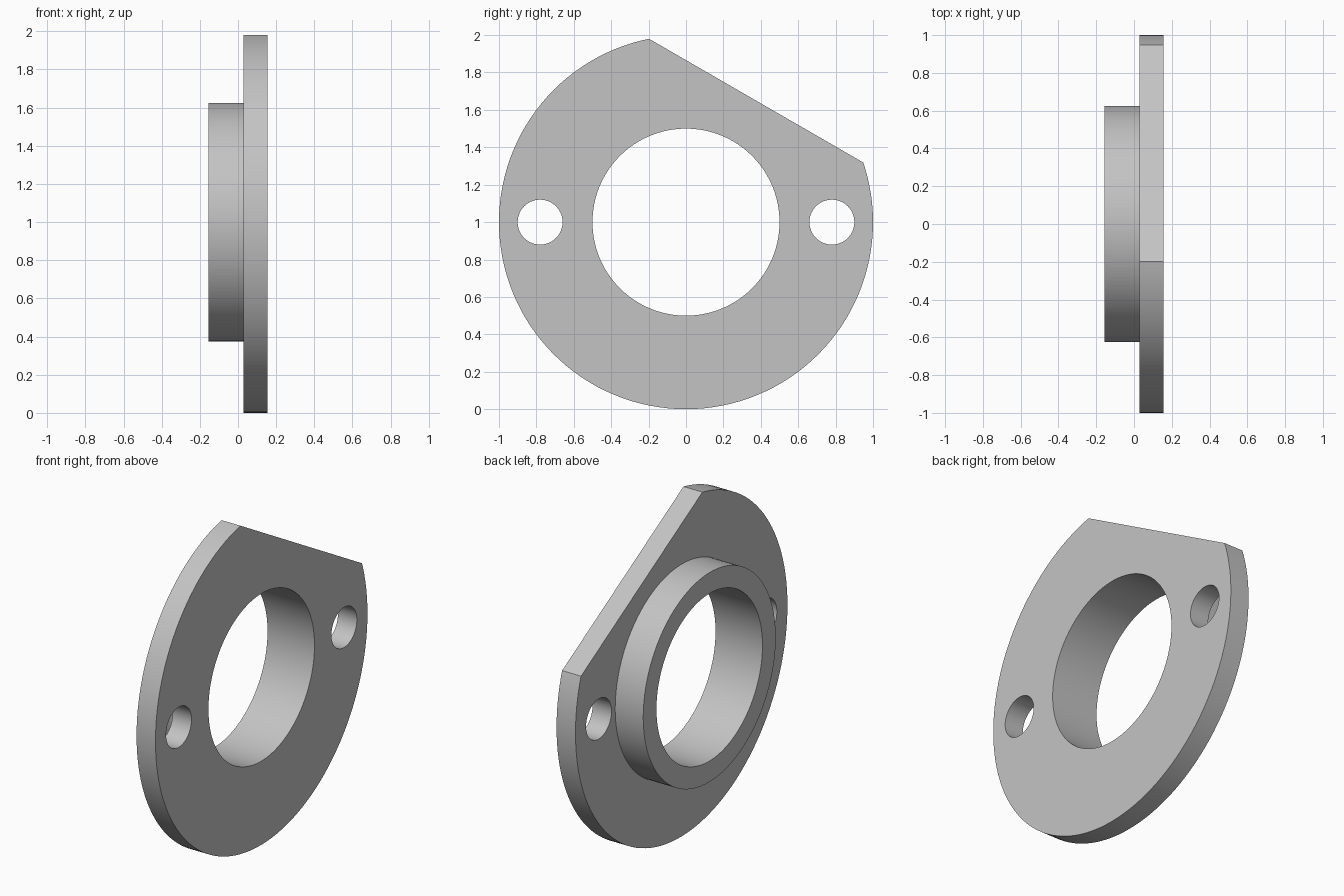
import bpy
import math
from mathutils import Matrix, Vector

cube = bpy.data.objects.get("Cube")
if cube:
    bpy.data.objects.remove(cube, do_unlink=True)

BACK, JOINT, FRONT = -0.155, 0.03, 0.155   # collar end, plate back, plate face
CENTRE_Z = 1.0

grey = bpy.data.materials.new("plain grey")
grey.use_nodes = True
colour = (0.55, 0.55, 0.55, 1)
grey.diffuse_color = colour
grey.node_tree.nodes["Principled BSDF"].inputs["Base Color"].default_value = colour


def disc(name, radius, x0, x1, y=0.0, sides=128):
    """Cylinder lying along x."""
    bpy.ops.mesh.primitive_cylinder_add(
        vertices=sides, radius=radius, depth=x1 - x0,
        location=((x0 + x1) / 2, y, CENTRE_Z), rotation=(0, math.pi / 2, 0))
    obj = bpy.context.object
    obj.name = name
    obj.data.materials.append(grey)
    return obj


def combine(target, tool, operation):
    """Apply a boolean and discard the tool."""
    tool.hide_render = True
    mod = target.modifiers.new(operation.lower(), "BOOLEAN")
    mod.operation, mod.solver, mod.object = operation, "EXACT", tool
    bpy.context.view_layer.objects.active = target
    bpy.ops.object.modifier_apply(modifier=mod.name)
    bpy.data.objects.remove(tool, do_unlink=True)


# Round mounting plate
flange = disc("flange_plate_with_collar", 1.0, JOINT, FRONT)

# Slanted flat across the upper edge
angle = math.radians(60)
normal = Vector((0, math.cos(angle), math.sin(angle)))
bpy.ops.mesh.primitive_cube_add(size=2)
flat_cutter = bpy.context.object
flat_cutter.name = "flat_cutter"
flat_cutter.data.materials.append(grey)
flat_cutter.matrix_world = (
    Matrix.Translation(Vector((0, 0, CENTRE_Z)) + normal * 1.75)
    @ Matrix.Rotation(angle, 4, "X"))
bpy.context.view_layer.update()
combine(flange, flat_cutter, "DIFFERENCE")

# Raised collar, overlapping into the plate for a clean join
combine(flange, disc("collar", 0.625, BACK, JOINT + 0.05), "UNION")

# Central bore and the two bolt holes
for name, radius, y in (("bore", 0.5, 0), ("bolt_hole_front", 0.12, -0.78),
                        ("bolt_hole_back", 0.12, 0.78)):
    combine(flange, disc(name, radius, -0.5, 0.5, y), "DIFFERENCE")

# Smooth round walls, crisp rims
bpy.ops.object.select_all(action="DESELECT")
flange.select_set(True)
bpy.context.view_layer.objects.active = flange
bpy.ops.object.shade_smooth_by_angle(angle=math.radians(30))
